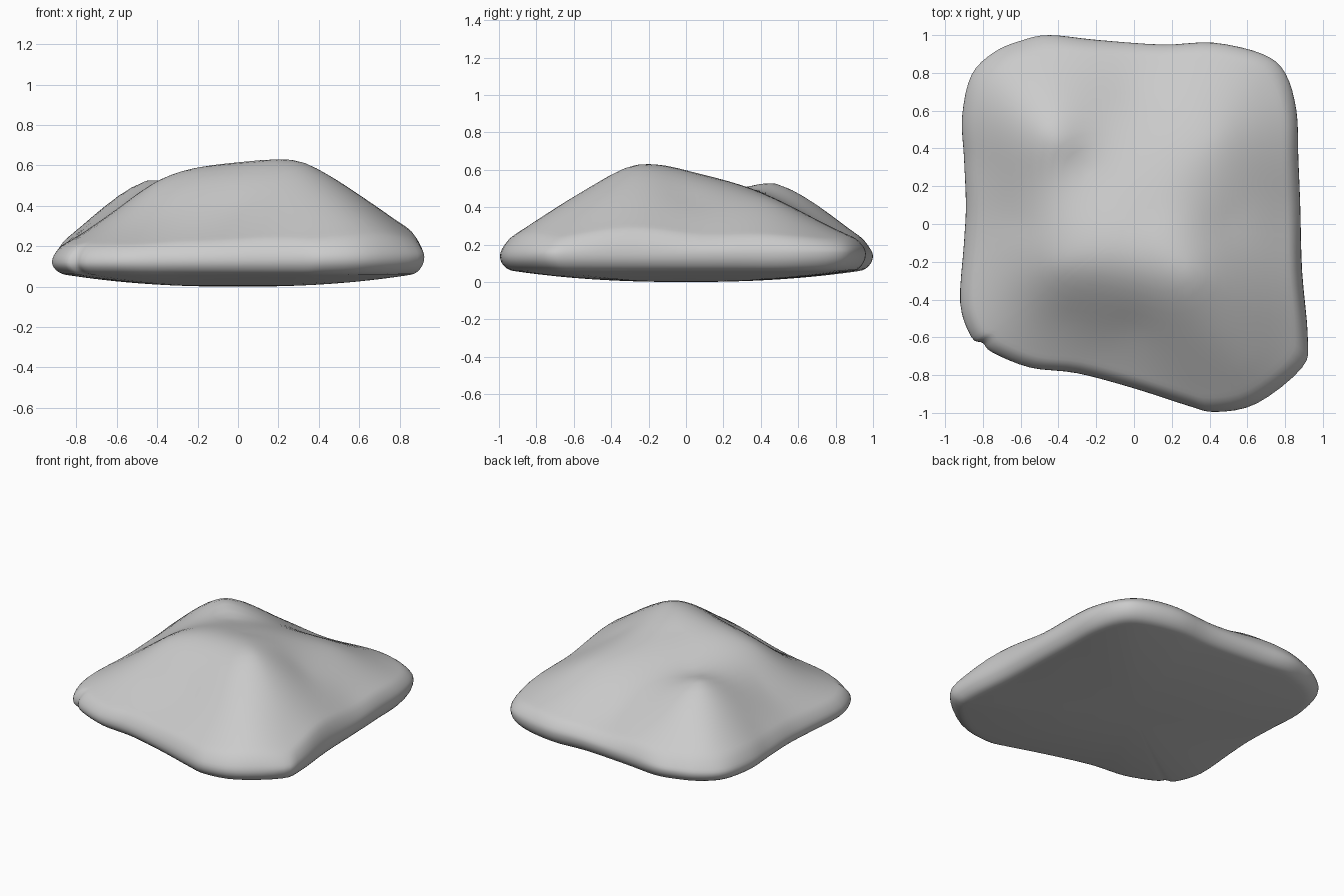
import bpy, bmesh, math

if "Cube" in bpy.data.objects:
    bpy.data.objects.remove(bpy.data.objects["Cube"])

# Plan outline (x, y), clockwise seen from above
OUTLINE = [(-.45, 1.0), (-.2, .975), (.15, .95), (.42, .96), (.68, .9), (.8, .8),
           (.86, .6), (.87, .35), (.88, .1), (.89, -.25), (.92, -.6), (.89, -.76),
           (.65, -.95), (.43, -.995), (.28, -.96), (0, -.87), (-.3, -.79), (-.55, -.76),
           (-.75, -.68), (-.8, -.63), (-.86, -.6), (-.92, -.42), (-.9, -.1),
           (-.89, .1), (-.9, .35), (-.91, .57), (-.86, .79), (-.74, .91), (-.6, .97)]

# Heights of the upper surface (x, y, z): peak, ridges, knob and slopes
HEIGHTS = [(.3, -.27, .62), (0, -.25, .60), (-.2, -.23, .575), (-.4, -.22, .515),
           (.05, .02, .59), (.27, 0, .58), (0, .25, .53), (.3, .25, .51),
           (-.35, .1, .515), (-.28, .33, .495), (-.42, .45, .53), (-.6, .5, .44),
           (-.6, 0, .38), (-.77, .2, .28), (-.45, .7, .41), (-.7, .75, .30),
           (0, .5, .44), (0, .73, .31), (.45, .45, .43), (.7, .7, .26),
           (.5, 0, .46), (.68, .05, .35), (.45, -.6, .45), (.6, -.4, .45),
           (.6, -.75, .34), (.78, -.55, .31), (0, -.55, .40), (-.35, -.5, .36),
           (-.62, -.43, .31)]


def closed_spline(pts, steps):
    out, n = [], len(pts)
    for i in range(n):
        a, b, c, d = (pts[(i + k) % n] for k in (-1, 0, 1, 2))
        for j in range(steps):
            t = j / steps
            out.append(tuple(.5 * (2 * b[k] + (c[k] - a[k]) * t
                       + (2 * a[k] - 5 * b[k] + 4 * c[k] - d[k]) * t * t
                       + (3 * b[k] - a[k] - 3 * c[k] + d[k]) * t ** 3) for k in (0, 1)))
    return out


def kernel(x, y):
    r = x * x + y * y
    return r * math.log(r) if r > 1e-12 else 0.0


def solve(m):
    n = len(m)
    for c in range(n):
        p = max(range(c, n), key=lambda r: abs(m[r][c]))
        m[c], m[p] = m[p], m[c]
        for r in range(n):
            if r != c and m[r][c]:
                f = m[r][c] / m[c][c]
                m[r] = [u - f * v for u, v in zip(m[r], m[c])]
    return [m[i][n] / m[i][i] for i in range(n)]


def thin_plate(pts):
    rows = [[kernel(x - u, y - v) for u, v, _ in pts] + [1, x, y, z] for x, y, z in pts]
    for k in range(3):
        rows.append([(1, u, v)[k] for u, v, _ in pts] + [0, 0, 0, 0])
    w = solve(rows)
    return lambda x, y: (sum(a * kernel(x - p[0], y - p[1]) for a, p in zip(w, pts))
                         + w[-3] + w[-2] * x + w[-1] * y)


top = thin_plate(HEIGHTS + [(x, y, .2 + .02 * x) for x, y in OUTLINE[::2]])


def rim_z(x, y):
    return .138 + .015 * x + .008 * y


# Ring positions, packed towards the rounded rim
RINGS = [.06 * i for i in range(1, 16)] + [.925, .945, .963, .978, .99, .997]
loop = closed_spline(OUTLINE, 4)
bm = bmesh.new()


def round_over(s, z, zr, start):
    q = max(0, (s - start) / (1 - start))
    return zr + (z - zr) * math.sqrt(max(0, 1 - q * q))


def underside(s):
    return .07 * s ** 2.3


def make_ring(s, upper):
    ring = []
    for x, y in loop:
        z = top(x * s, y * s) if upper else underside(s)
        ring.append(bm.verts.new((x * s, y * s, round_over(s, z, rim_z(x, y), .93))))
    return ring


def bridge(a, b):
    n = len(a)
    for i in range(n):
        bm.faces.new((a[i], a[(i + 1) % n], b[(i + 1) % n], b[i]))


# Upper shell, rim and underside joined into one body
rings = ([make_ring(s, True) for s in RINGS] + [make_ring(1, True)]
         + [make_ring(s, False) for s in reversed(RINGS)])
for a, b in zip(rings, rings[1:]):
    bridge(a, b)
for ring, z in ((rings[0], top(0, 0)), (rings[-1], 0)):
    centre = bm.verts.new((0, 0, z))
    for i in range(len(ring)):
        bm.faces.new((centre, ring[i], ring[(i + 1) % len(ring)]))
bmesh.ops.recalc_face_normals(bm, faces=bm.faces[:])
for f in bm.faces:
    f.smooth = True

mesh = bpy.data.meshes.new("boulder")
bm.to_mesh(mesh)
bm.free()
bpy.context.collection.objects.link(bpy.data.objects.new("boulder", mesh))
